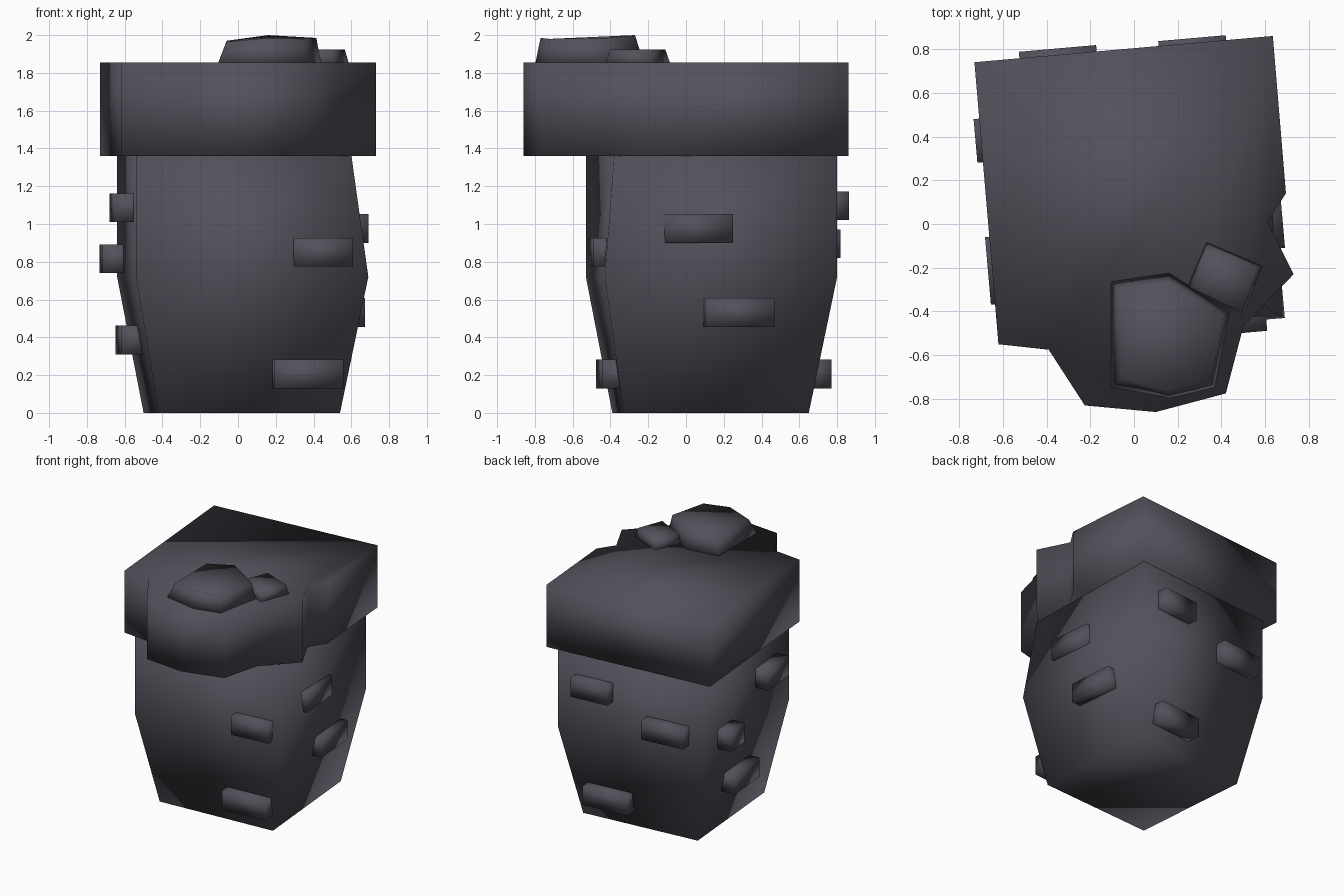
import bpy, bmesh, math
from mathutils import Vector, Matrix

if "Cube" in bpy.data.objects:
    bpy.data.objects.remove(bpy.data.objects["Cube"])

stone = bpy.data.materials.new("dark_slate")
stone.diffuse_color = (0.085, 0.083, 0.105, 1)
stone.use_nodes = True
stone.node_tree.nodes["Principled BSDF"].inputs["Base Color"].default_value = stone.diffuse_color


def loft(name, rings):
    """Closed solid through matching rings of 3D points, listed bottom to top."""
    bm = bmesh.new()
    loops = [[bm.verts.new(p) for p in ring] for ring in rings]
    n = len(loops[0])
    for lo, hi in zip(loops, loops[1:]):
        for i in range(n):
            j = (i + 1) % n
            bm.faces.new((lo[i], lo[j], hi[j], hi[i]))
    bm.faces.new(loops[0][::-1])
    bm.faces.new(loops[-1])
    bmesh.ops.recalc_face_normals(bm, faces=bm.faces)
    for f in bm.faces:
        f.smooth = True
    me = bpy.data.meshes.new(name)
    bm.to_mesh(me)
    bm.free()
    me.materials.append(stone)
    ob = bpy.data.objects.new(name, me)
    bpy.context.collection.objects.link(ob)
    return ob


def at(z, outline):
    return [(x, y, z) for x, y in outline]


# tapering tower body, slightly turned
foot = [(-.42, -.39), (.54, -.33), (.455, .65), (-.50, .565)]
waist = [(-.54, -.53), (.69, -.43), (.575, .80), (-.64, .69)]
neck = [(-.54, -.53), (.60, -.38), (.575, .80), (-.64, .69)]
loft("tower_body", [at(0, foot), at(.72, waist), at(1.365, neck)])

# overhanging slab on top, bulging at the front and right
slab = [(-.73, .74), (-.62, -.55), (-.39, -.575), (-.225, -.83), (.10, -.86),
        (.42, -.775), (.50, -.47), (.73, -.23), (.61, .01), (.695, .14), (.635, .86)]
loft("cap_slab", [at(1.36, slab), at(1.855, slab)])

# rocks lying on the slab
rock = [(-.11, -.26), (.16, -.22), (.44, -.40), (.37, -.75), (.16, -.80), (-.11, -.75)]
rock_top = [(-.06, -.31, 1.97), (.16, -.27, 2.0), (.415, -.42, 1.985),
            (.35, -.72, 1.98), (.15, -.77, 1.985), (-.06, -.71, 1.965)]
loft("large_rock", [at(1.84, rock), rock_top])
pebble = [(.33, -.08), (.59, -.19), (.50, -.43), (.24, -.29)]
pebble_top = [(.34, -.11), (.565, -.20), (.49, -.40), (.27, -.285)]
loft("small_rock", [at(1.84, pebble), at(1.925, pebble_top)])

# raised bricks: side angle, middle of outer face (x, y), length, bottom z
TURN, DEPTH, HEIGHT = 5, .16, .152
bricks = {
    "front_brick": [(0, .455, -.502, .31, .775), (0, .375, -.46, .37, .13)],
    "right_brick": [(90, .675, .07, .36, .90), (90, .655, .285, .37, .455)],
    "back_brick": [(180, .265, .85, .31, 1.02), (180, -.35, .803, .355, .82),
                   (180, .19, .755, .37, .13)],
    "left_brick": [(270, -.668, -.215, .31, 1.01), (270, -.725, .38, .20, .74),
                   (270, -.633, .13, .36, .31)],
}
for name, items in bricks.items():
    for k, (side, x, y, length, z) in enumerate(items):
        turn = Matrix.Rotation(math.radians(side + TURN), 3, 'Z')
        h = length / 2
        corners = [turn @ Vector(c) + Vector((x, y, 0)) for c in
                   ((-h, 0, 0), (h, 0, 0), (h, DEPTH, 0), (-h, DEPTH, 0))]
        plan = [(c.x, c.y) for c in corners]
        loft(f"{name}_{k + 1}", [at(z, plan), at(z + HEIGHT, plan)])
